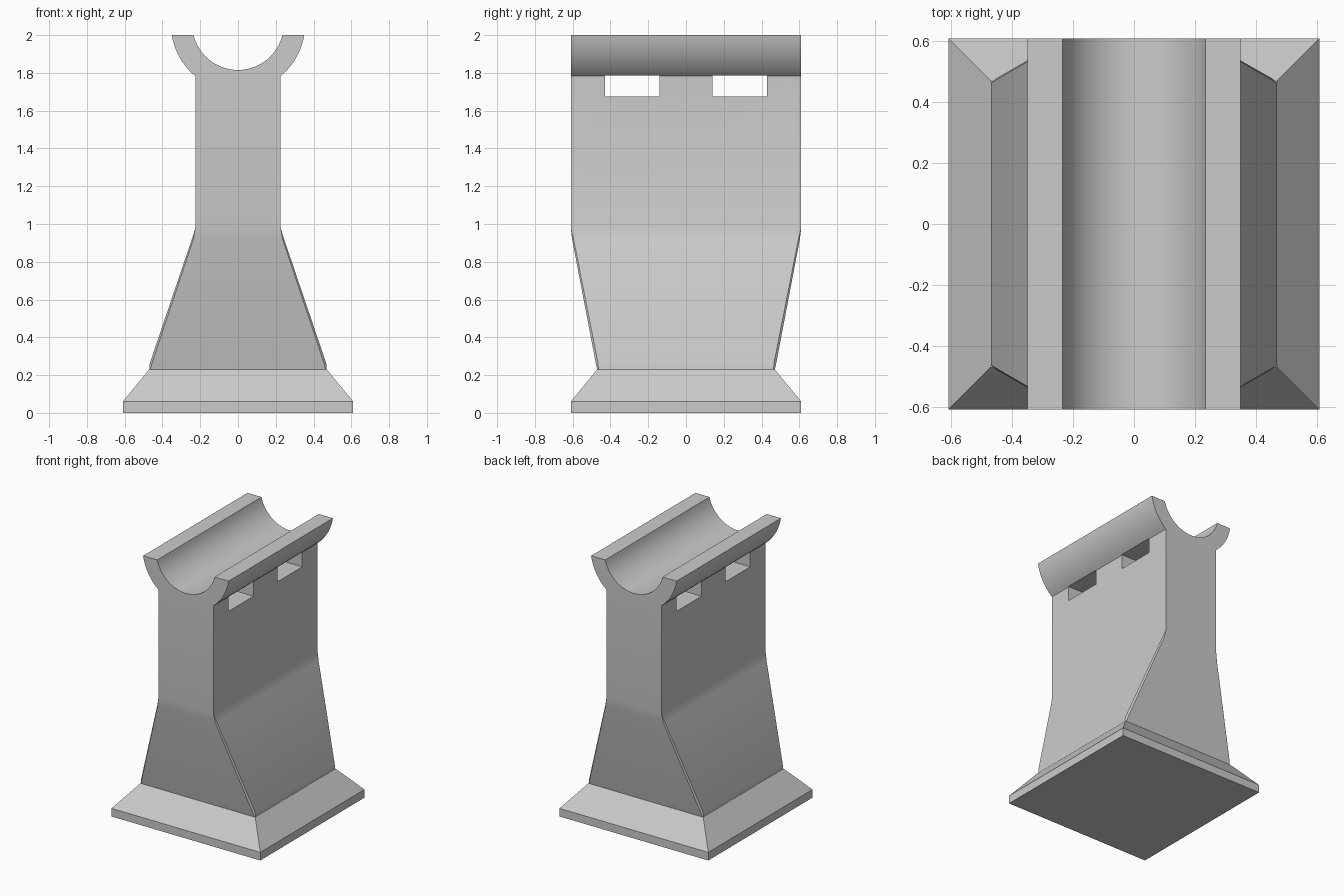
import bpy, bmesh, math

if "Cube" in bpy.data.objects:
    bpy.data.objects.remove(bpy.data.objects["Cube"])

stone = bpy.data.materials.new("light_grey")
stone.diffuse_color = (0.6, 0.6, 0.6, 1)
stone.use_nodes = True
stone.node_tree.nodes["Principled BSDF"].inputs["Base Color"].default_value = stone.diffuse_color


def finish(name, bm):
    bmesh.ops.remove_doubles(bm, verts=bm.verts, dist=0.0005)
    bmesh.ops.recalc_face_normals(bm, faces=bm.faces)
    mesh = bpy.data.meshes.new(name)
    bm.to_mesh(mesh)
    bm.free()
    mesh.materials.append(stone)
    ob = bpy.data.objects.new(name, mesh)
    bpy.context.collection.objects.link(ob)
    return ob


def ring(bm, x, y, z, c=0.0):
    """Rectangle of half sizes x, y with corners cut by c."""
    pts = [(x, -y + c), (x, y - c), (x - c, y), (-x + c, y),
           (-x, y - c), (-x, -y + c), (-x + c, -y), (x - c, -y)]
    return [bm.verts.new((px, py, z)) for px, py in pts]


def loft(bm, rings):
    """Skin a stack of rings, leaving the top open; close the bottom."""
    for a, b in zip(rings, rings[1:]):
        for i in range(8):
            j = (i + 1) % 8
            bm.faces.new((a[i], a[j], b[j], b[i]))
    bm.faces.new(rings[0][::-1])


W, T, Z_JOIN = 0.61, 0.225, 0.98     # wall half width, half thickness, bend height

# Base: square slab with sloped shoulders
bm = bmesh.new()
loft(bm, [ring(bm, W, W, 0), ring(bm, W, W, 0.06), ring(bm, 0.47, 0.47, 0.23)])
finish("base", bm)

# Pillar: flared trunk
bm = bmesh.new()
loft(bm, [ring(bm, 0.47, 0.47, 0.228, 0.006), ring(bm, 0.468, 0.477, 0.26, 0.012),
          ring(bm, 0.244, 0.603, 0.92, 0.008), ring(bm, T, W, Z_JOIN)])

# Pillar: straight wall and round cradle, one profile run along y
CZ, R_IN, R_OUT = 2.057, 0.2417, 0.355


def arc(r, a0, a1, n):
    return [(r * math.cos(a0 + (a1 - a0) * i / n), CZ + r * math.sin(a0 + (a1 - a0) * i / n))
            for i in range(n + 1)]


lip_in = -math.asin((CZ - 2) / R_IN)
lip_out = -math.asin((CZ - 2) / R_OUT)
wall_top = -math.acos(T / R_OUT)
profile = ([(T, Z_JOIN)] + arc(R_OUT, wall_top, lip_out, 10)
           + arc(R_IN, lip_in, -math.pi - lip_in, 36)
           + arc(R_OUT, -math.pi - lip_out, -math.pi - wall_top, 10) + [(-T, Z_JOIN)])
front = [bm.verts.new((x, -W, z)) for x, z in profile]
back = [bm.verts.new((x, W, z)) for x, z in profile]
bm.faces.new(front)
bm.faces.new(back[::-1])
for i in range(len(profile) - 1):
    bm.faces.new((front[i], front[i + 1], back[i + 1], back[i]))
pillar = finish("pillar", bm)

# Strap slots through the wall below the cradle
bm = bmesh.new()
for side in (-1, 1):
    box = bmesh.ops.create_cube(bm, size=1)["verts"]
    bmesh.ops.scale(bm, vec=(1, 0.29, 0.11), verts=box)
    bmesh.ops.translate(bm, vec=(0, side * 0.285, 1.73), verts=box)
cutter = finish("slot_cutter", bm)
cutter.hide_render = True
cutter.hide_viewport = False

bpy.context.view_layer.objects.active = pillar
pillar.select_set(True)
mod = pillar.modifiers.new("slots", "BOOLEAN")
mod.operation, mod.solver, mod.object = "DIFFERENCE", "EXACT", cutter
bpy.ops.object.modifier_apply(modifier=mod.name)
bpy.data.objects.remove(cutter)
bpy.ops.object.shade_smooth_by_angle(angle=math.radians(30))
